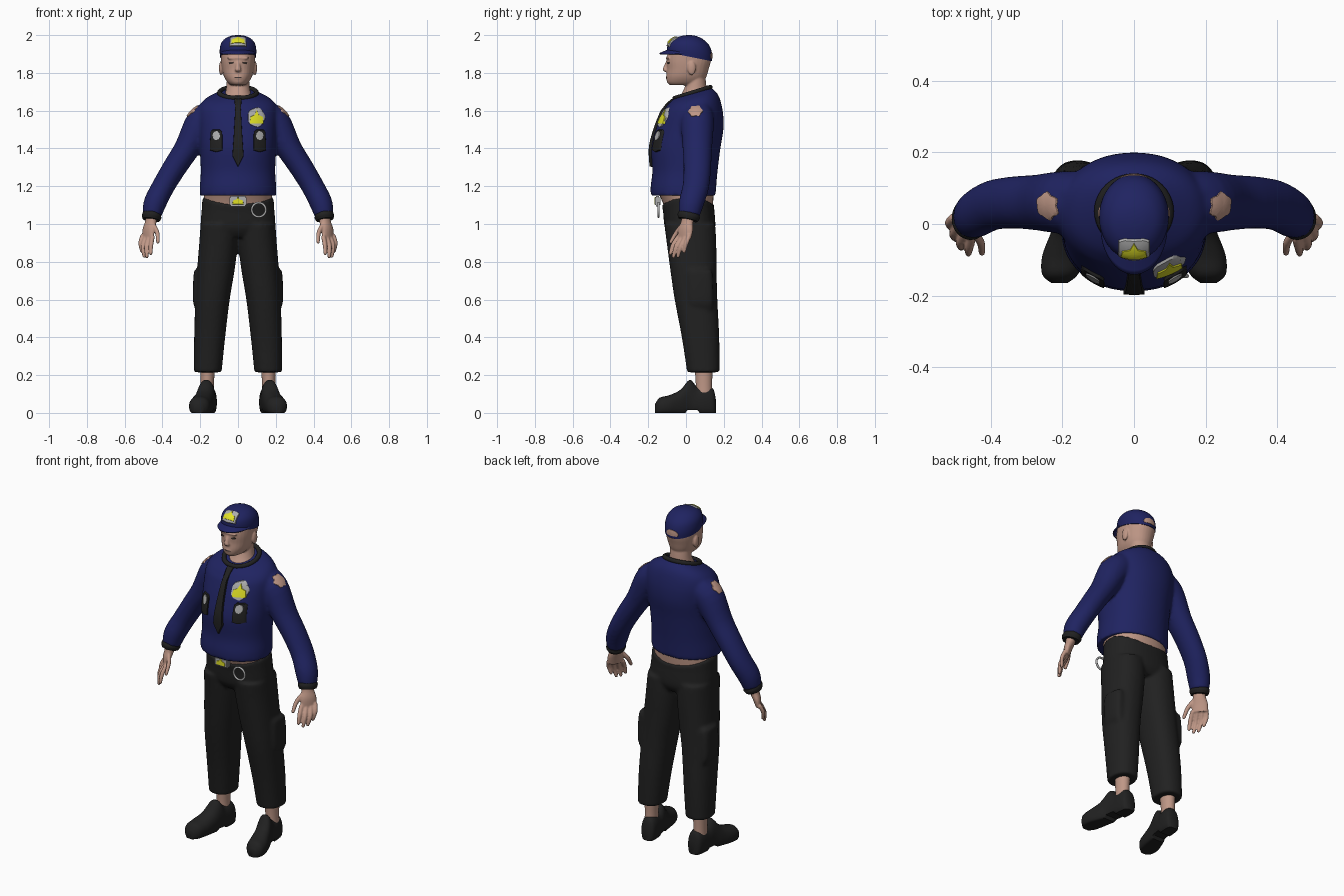
import bpy, bmesh, math
from mathutils import Vector, Matrix
from mathutils.bvhtree import BVHTree

if "Cube" in bpy.data.objects:
    bpy.data.objects.remove(bpy.data.objects["Cube"])

X, Y, Z = Vector((1, 0, 0)), Vector((0, 1, 0)), Vector((0, 0, 1))
COLORS = dict(navy=(.014, .017, .12), black=(.015, .015, .015), skin=(.52, .31, .24),
              yellow=(.75, .75, .02), grey=(.42, .42, .42), dark=(.05, .035, .03))


def paint(ob, color):
    m = bpy.data.materials.get(color) or bpy.data.materials.new(color)
    m.diffuse_color = (*COLORS[color], 1)
    m.use_nodes = True
    m.node_tree.nodes["Principled BSDF"].inputs["Base Color"].default_value = m.diffuse_color
    ob.data.materials.append(m)
    return ob


def make(name, bm, color, voxel=None, relax=4, angle=45):
    """Mesh to object; voxel fuses overlapping pieces into one smooth skin."""
    bmesh.ops.recalc_face_normals(bm, faces=bm.faces)
    me = bpy.data.meshes.new(name)
    bm.to_mesh(me)
    bm.free()
    ob = bpy.data.objects.new(name, me)
    bpy.context.collection.objects.link(ob)
    bpy.ops.object.select_all(action='DESELECT')
    ob.select_set(True)
    bpy.context.view_layer.objects.active = ob
    bpy.ops.object.shade_smooth_by_angle(angle=math.radians(angle))
    if voxel:
        r = ob.modifiers.new("fuse", 'REMESH')
        r.mode, r.voxel_size, r.use_smooth_shade = 'VOXEL', voxel, True
        s = ob.modifiers.new("relax", 'SMOOTH')
        s.factor, s.iterations = .5, relax
    return paint(ob, color)


def tube(bm, stations, u=X, v=Y, ref=None, n=32, p=2.0, sub=4):
    """Loft superellipses (x, y, z, ru, rv) along a smooth path."""
    S = [Vector(s) for s in stations]
    P = []
    for i in range(len(S) - 1):
        a, b, c, d = S[max(i - 1, 0)], S[i], S[i + 1], S[min(i + 2, len(S) - 1)]
        for k in range(sub):
            t = k / sub
            P.append(.5 * (2 * b + (c - a) * t + (2 * a - 5 * b + 4 * c - d) * t * t
                           + (3 * b - a - 3 * c + d) * t ** 3))
    P.append(S[-1])
    rings = []
    for i, s in enumerate(P):
        if ref:
            t = (Vector(P[min(i + 1, len(P) - 1)][:3]) - Vector(P[max(i - 1, 0)][:3])).normalized()
            v = (ref - t * ref.dot(t)).normalized()
            u = v.cross(t)
        ring = []
        for k in range(n):
            c, q = math.cos(math.tau * k / n), math.sin(math.tau * k / n)
            f = (abs(c) ** p + abs(q) ** p) ** (-1 / p)
            ring.append(bm.verts.new(Vector(s[:3]) + u * (c * f * s[3]) + v * (q * f * s[4])))
        rings.append(ring)
    for a, b in zip(rings, rings[1:]):
        for k in range(n):
            bm.faces.new((a[k], a[k - 1], b[k - 1], b[k]))
    bm.faces.new(rings[0])
    bm.faces.new(rings[-1])


def stack(bm, rows, **kw):
    """Horizontal loft from rows (z, x centre, x radius, y front, y back)."""
    tube(bm, [(cx, (f + b) / 2, z, rx, (b - f) / 2) for z, cx, rx, f, b in rows], **kw)


def blob(bm, loc, scale):
    bmesh.ops.create_uvsphere(bm, u_segments=20, v_segments=12, radius=1,
                              matrix=Matrix.Translation(loc) @ Matrix.Diagonal((*scale, 1)))


def mirror(bm):
    d = bmesh.ops.duplicate(bm, geom=bm.verts[:] + bm.edges[:] + bm.faces[:])
    bmesh.ops.scale(bm, vec=(-1, 1, 1), verts=[g for g in d['geom'] if isinstance(g, bmesh.types.BMVert)])


def decal(name, target, centre, direction, outline, color, lift=.006):
    """Raised patch that follows the surface of the target."""
    bpy.context.view_layer.update()
    tree = BVHTree.FromObject(target, bpy.context.evaluated_depsgraph_get())
    d = Vector(direction).normalized()
    r = d.cross(Z).normalized()
    up = r.cross(d)
    pts = [(a[0] + (b[0] - a[0]) * k / 5, a[1] + (b[1] - a[1]) * k / 5)
           for a, b in zip(outline, outline[1:] + outline[:1]) for k in range(5)]
    bm = bmesh.new()

    def drop(x, y, h):
        o = Vector(centre) + r * x + up * y - d * .5
        hit = tree.ray_cast(o, d)[0]
        return bm.verts.new((hit if hit else o + d * .5) - d * h)
    rings = [[drop(x * f, y * f, h) for x, y in pts]
             for f, h in [(.01, lift), (.25, lift), (.5, lift), (.75, lift), (.96, lift), (1, -.002)]]
    for a, b in zip(rings, rings[1:]):
        for k in range(len(pts)):
            bm.faces.new((a[k], a[k - 1], b[k - 1], b[k]))
    bm.faces.new(rings[0])
    return make(name, bm, color)


def oval(a, b, wave=0, lobes=6, n=24):
    return [(a * math.cos(t) * (1 + wave * math.cos(lobes * t)), b * math.sin(t) * (1 + wave * math.cos(lobes * t)))
            for t in (math.tau * k / n for k in range(n))]


# Sweater: torso and sleeves fused
bm = bmesh.new()
tube(bm, [(.13, .06, 1.595, .06, .08), (.19, .06, 1.54, .085, .088), (.27, .06, 1.40, .068, .078),
          (.335, .06, 1.30, .063, .073), (.395, .052, 1.20, .06, .07), (.44, .028, 1.11, .06, .066),
          (.455, .016, 1.045, .05, .056)], ref=Y)
mirror(bm)
stack(bm, [(1.15, 0, .203, -.187, .157), (1.2, 0, .202, -.187, .16), (1.28, 0, .197, -.178, .167),
           (1.4, 0, .202, -.184, .182), (1.5, 0, .206, -.16, .198), (1.58, 0, .21, -.13, .197),
           (1.63, 0, .20, -.108, .185), (1.665, 0, .165, -.09, .165), (1.695, 0, .095, -.06, .13)], p=2.15, n=48)
for v in bm.verts:
    v.co.z += .3 * (v.co.y - .035) * min(1, max(0, (v.co.z - 1.6) / .095)) * (abs(v.co.x) < .2)
sweater = make("sweater", bm, "navy", voxel=.01, relax=5)

# Cuffs
bm = bmesh.new()
tube(bm, [(.453, .018, 1.055, .048, .056), (.457, .014, 1.04, .052, .06), (.46, .01, 1.022, .046, .052)], ref=Y)
mirror(bm)
make("cuffs", bm, "black")

# Collar
bpy.ops.mesh.primitive_torus_add(location=(0, .035, 1.695), rotation=(.3, 0, 0), major_radius=.098,
                                 minor_radius=.013, major_segments=40, minor_segments=10)
collar = bpy.context.object
collar.name = "collar"
bpy.ops.object.shade_smooth()
paint(collar, "black")

# Trousers with side pockets
bm = bmesh.new()
stack(bm, [(1.0, .1, .098, -.115, .155), (.9, .103, .102, -.102, .16), (.75, .118, .099, -.082, .162),
           (.6, .135, .091, -.06, .166), (.4, .15, .082, -.022, .176), (.215, .16, .073, .006, .178)], p=2.3)
stack(bm, [(.76, .2, .02, .02, .12), (.74, .2, .034, .005, .14), (.6, .205, .034, .01, .145),
           (.55, .205, .02, .02, .14)], p=3)
mirror(bm)
stack(bm, [(.93, 0, .15, -.08, .13), (.98, 0, .195, -.112, .155), (1.08, 0, .192, -.122, .15),
           (1.145, 0, .188, -.128, .15)], p=2.3)
for v in bm.verts:
    if v.co.z > 1.06:
        v.co.z -= .045 * max(0, 1 - (v.co.x / .19) ** 2) * (v.co.z - 1.06) / .085
make("trousers", bm, "black", voxel=.01, relax=4)

# Bare waist
bm = bmesh.new()
stack(bm, [(1.04, 0, .17, -.11, .135), (1.1, 0, .178, -.118, .142), (1.17, 0, .182, -.15, .148)], p=2.2)
make("waist", bm, "skin")

# Buckle and ring
bm = bmesh.new()
bmesh.ops.create_cube(bm, size=1, matrix=Matrix.Translation((0, -.15, 1.12)) @ Matrix.Diagonal((.092, .03, .055, 1)))
bmesh.ops.bevel(bm, geom=bm.edges[:], offset=.007, segments=2, affect='EDGES')
buckle = make("buckle", bm, "grey")
SHIELD = [(-.5, -.4), (.5, -.4), (.45, .1), (.15, .25), (0, .6), (-.15, .25), (-.45, .1)]
decal("buckle_emblem", buckle, (0, -.15, 1.12), Y, [(x * .06, y * .04) for x, y in SHIELD], "yellow", .003)
bpy.ops.mesh.primitive_torus_add(location=(.11, -.145, 1.075), rotation=(math.pi / 2, 0, 0), major_radius=.037,
                                 minor_radius=.006, major_segments=32, minor_segments=8)
bpy.context.object.name = "belt_ring"
bpy.ops.object.shade_smooth()
paint(bpy.context.object, "grey")

# Ankles
bm = bmesh.new()
stack(bm, [(.07, .163, .037, .05, .14), (.15, .163, .035, .052, .138), (.25, .16, .04, .045, .142)])
mirror(bm)
make("ankles", bm, "skin")

# Shoes: flat sole with a small arch
bm = bmesh.new()
rows = [(.158, .155, .022, .07), (.145, .156, .04, .125), (.11, .158, .046, .143), (.06, .162, .046, .138),
        (.02, .168, .046, .175), (-.03, .182, .052, .122), (-.09, .198, .058, .093), (-.14, .206, .05, .08),
        (-.165, .208, .022, .045)]
tube(bm, [(x, y, t * .4, r, t * .6) for y, x, r, t in rows], u=X, v=Z, p=2.3)
for v in bm.verts:
    v.co.z = max(v.co.z, .016 if 0 < v.co.y < .07 else 0)
mirror(bm)
make("shoes", bm, "black", angle=50)

# Hands: palm, four fingers and thumb fused
bm = bmesh.new()
W = Vector((.6, .8, 0))
tube(bm, [(.457, .012, 1.05, .028, .036), (.462, .006, 1.01, .026, .036), (.472, -.002, .97, .023, .046),
          (.478, -.008, .925, .016, .044)], ref=W, n=20)
for base, mid, tip in [((.452, -.038, .935), (.46, -.068, .89), (.462, -.082, .845)),
                       ((.47, -.02, .93), (.485, -.052, .88), (.482, -.066, .828)),
                       ((.488, -.002, .93), (.504, -.028, .88), (.496, -.042, .83)),
                       ((.503, .018, .94), (.516, .002, .9), (.508, -.01, .855)),
                       ((.452, -.015, 1.0), (.428, -.05, .955), (.424, -.08, .905))]:
    tube(bm, [(*base, .012, .013), (*mid, .0115, .0125), (*tip, .009, .01)], ref=W, n=12)
    blob(bm, tip, (.009, .009, .01))
mirror(bm)
make("hands", bm, "skin", voxel=.0045, relax=2)

# Head, neck, nose and ears fused
bm = bmesh.new()
stack(bm, [(1.735, 0, .038, -.085, .06), (1.75, 0, .056, -.1, .09), (1.78, 0, .074, -.104, .108),
           (1.82, 0, .084, -.101, .12), (1.87, 0, .09, -.103, .133), (1.92, 0, .088, -.09, .128),
           (1.96, 0, .06, -.05, .1)], p=2.2)
stack(bm, [(1.65, 0, .085, -.05, .12), (1.7, 0, .066, -.018, .112), (1.75, 0, .06, 0, .106), (1.8, 0, .06, 0, .1)])
tube(bm, [(0, -.094, 1.865, .01, .01), (0, -.106, 1.835, .012, .012), (0, -.11, 1.815, .017, .013),
          (0, -.1, 1.805, .012, .01)], n=16)
blob(bm, (0, -.094, 1.878), (.06, .012, .009))
blob(bm, (0, -.096, 1.775), (.026, .011, .012))
for s in (1, -1):
    blob(bm, (s * .09, .03, 1.825), (.011, .022, .037))
head = make("head", bm, "skin", voxel=.005, relax=3)
for s, side in ((1, "left"), (-1, "right")):
    decal(side + "_eye", head, (s * .036, 0, 1.853), Y, oval(.014, .006, n=12), "dark", .002)
decal("mouth", head, (0, 0, 1.775), Y, oval(.024, .003, n=12), "dark", .001)

# Cap crown, tilted down towards the back
bm = bmesh.new()
stack(bm, [(1.885, 0, .095, -.1, .138), (1.92, 0, .097, -.099, .138), (1.955, 0, .09, -.087, .123),
           (1.982, 0, .068, -.058, .088), (1.996, 0, .036, -.02, .052), (2.0, 0, .008, .008, .025)], n=40)
for v in bm.verts:
    v.co.z -= .2 * (v.co.y - .02) * min(1, (2.0 - v.co.z) / .1)
cap = make("cap", bm, "navy")

# Cap visor
bm = bmesh.new()
grid = []
for j in range(5):
    f = j / 4
    row = []
    for k in range(25):
        a = math.radians(-80 + 160 * k / 24)
        c = math.cos(a)
        row.append(bm.verts.new((.095 * math.sin(a), .02 - .113 * c - .048 * f * c ** .5,
                                 1.905 + .02 * c * (1 - f) - .006 * f * (1 - c))))
    grid.append(row)
for a, b in zip(grid, grid[1:]):
    for k in range(24):
        bm.faces.new((a[k], a[k + 1], b[k + 1], b[k]))
visor = make("cap_visor", bm, "navy")
visor.modifiers.new("thickness", 'SOLIDIFY').thickness = .008

# Cap badge and back opening
SQUARE = [(-.5, -.42), (0, -.5), (.5, -.42), (.48, .4), (.3, .5), (-.3, .5), (-.48, .4)]
D = (0, .8, -.6)
decal("cap_badge", cap, (0, -.07, 1.965), D, [(x * .09, y * .075) for x, y in SQUARE], "grey", .006)
decal("cap_badge_emblem", cap, (0, -.07, 1.965), D, [(x * .075, y * .055) for x, y in SHIELD], "yellow", .009)
decal("cap_opening", cap, (0, .13, 1.888), -Y, [(x, max(y, -.012)) for x, y in oval(.04, .024)], "skin", .002)

# Tie, chest badge, pockets and shoulder patches
decal("tie", sweater, (0, -.15, 1.43), Y, [(-.02, .24), (.02, .24), (.014, .2), (.022, .05), (.03, -.07), (0, -.13),
                                            (-.03, -.07), (-.022, .05), (-.014, .2)], "black", .014)
decal("badge", sweater, (.097, -.1, 1.565), Y, oval(.046, .052, .05, 5), "grey", .007)
decal("badge_emblem", sweater, (.099, -.1, 1.56), Y, [(x * .075, y * .075) for x, y in SHIELD], "yellow", .011)
for s, side in ((1, "left"), (-1, "right")):
    decal(side + "_pocket", sweater, (s * .115, -.1, 1.44), Y, [(x * .066, y * .12) for x, y in SQUARE], "black", .009)
    decal(side + "_pocket_button", sweater, (s * .115, -.1, 1.468), Y, oval(.02, .025), "grey", .013)
    decal(side + "_shoulder_patch", sweater, (s * .245, .05, 1.6), (-s * .85, 0, -.5),
          oval(.038, .04, .1), "skin", .003)
